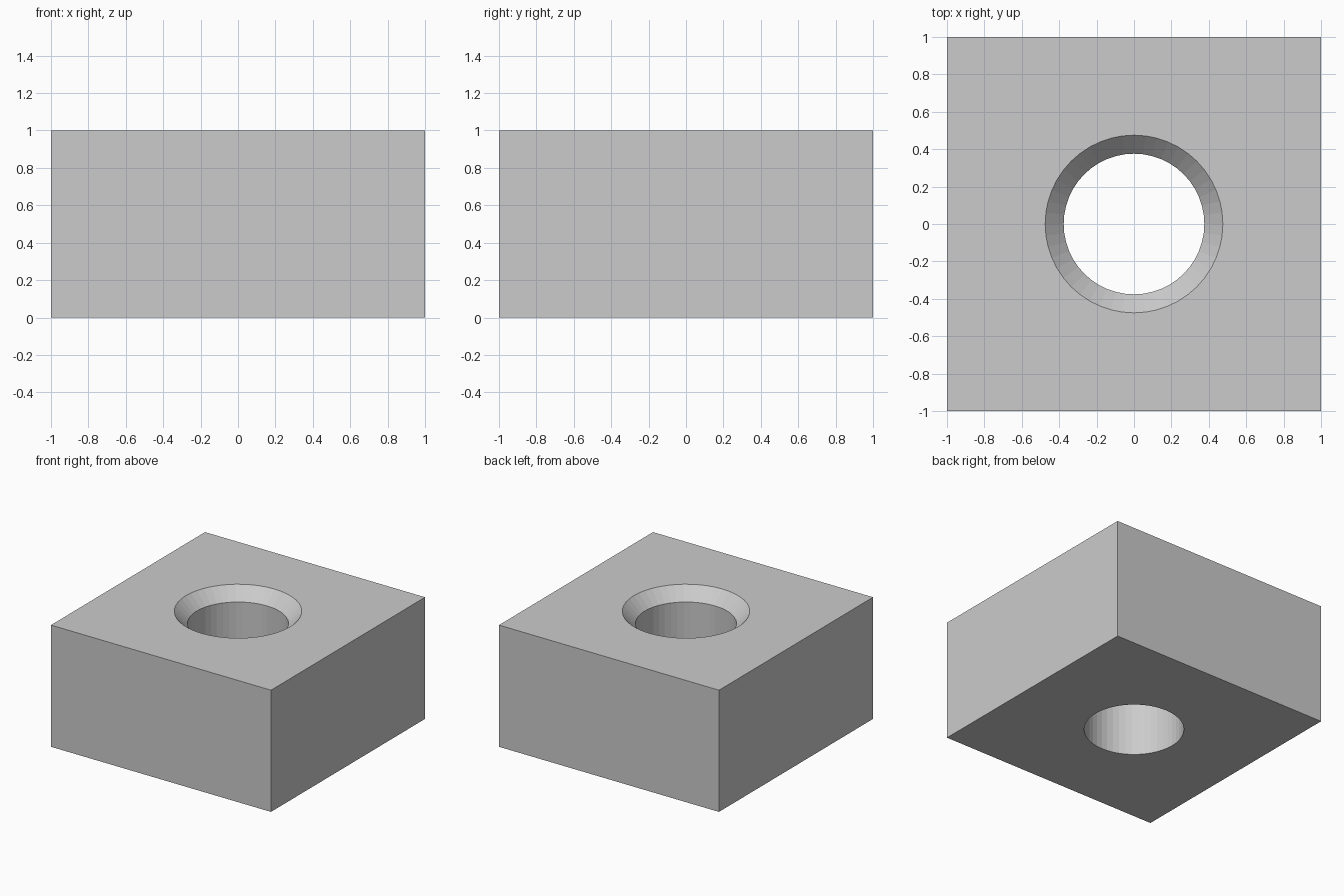
import bpy, bmesh, math

if "Cube" in bpy.data.objects:
    bpy.data.objects.remove(bpy.data.objects["Cube"])

SEGMENTS = 48
R_HOLE, R_RIM, DEPTH = 0.376, 0.475, 0.1


def make_object(name, bm):
    mesh = bpy.data.meshes.new(name)
    bm.to_mesh(mesh)
    bm.free()
    obj = bpy.data.objects.new(name, mesh)
    bpy.context.collection.objects.link(obj)
    return obj


# Square block
bm = bmesh.new()
bmesh.ops.create_cube(bm, size=2)
for v in bm.verts:
    v.co.z = (v.co.z + 1) / 2
block = make_object("block", bm)

# Countersunk hole cutter: stacked rings, the cone runs on past the top face
e = 0.1
profile = [(R_HOLE, -e), (R_HOLE, 1 - DEPTH),
           (R_RIM + (R_RIM - R_HOLE) * e / DEPTH, 1 + e)]
bm = bmesh.new()
rings = []
for r, z in profile:
    angles = [2 * math.pi * i / SEGMENTS for i in range(SEGMENTS)]
    rings.append([bm.verts.new((r * math.cos(a), r * math.sin(a), z)) for a in angles])
for low, high in zip(rings, rings[1:]):
    for i in range(SEGMENTS):
        j = (i + 1) % SEGMENTS
        bm.faces.new((low[i], low[j], high[j], high[i]))
bm.faces.new(rings[0][::-1])
bm.faces.new(rings[-1])
cutter = make_object("hole_cutter", bm)
cutter.hide_render = True
cutter.display_type = 'WIRE'

# Cut the hole
mod = block.modifiers.new("countersunk_hole", 'BOOLEAN')
mod.operation = 'DIFFERENCE'
mod.solver = 'EXACT'
mod.object = cutter
